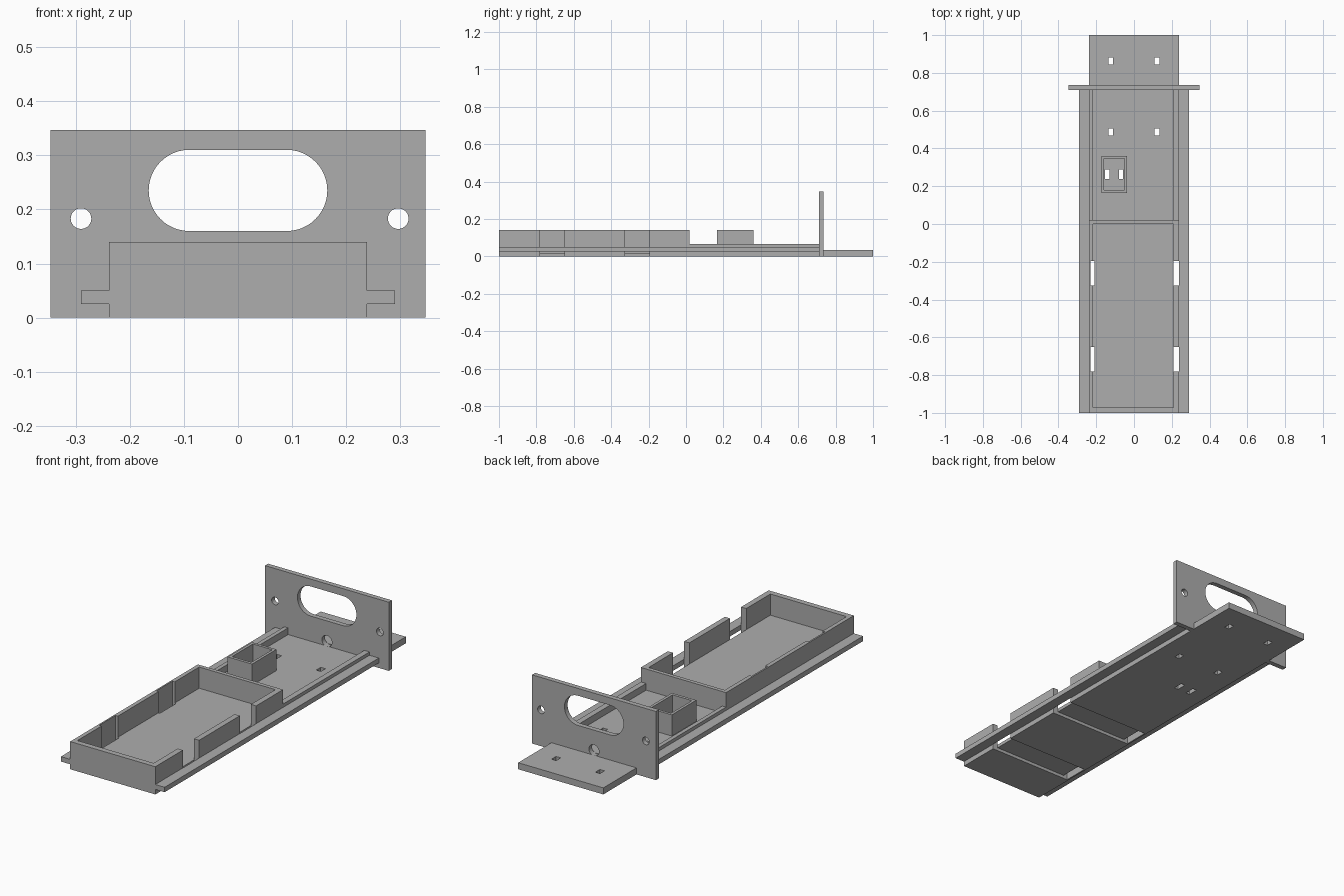
import bpy, bmesh, math

cube = bpy.data.objects.get("Cube")
if cube:
    bpy.data.objects.remove(cube, do_unlink=True)

grey = bpy.data.materials.new("plain_grey")
grey.use_nodes = True
colour = (0.42, 0.42, 0.42, 1)
grey.diffuse_color = colour
grey.node_tree.nodes["Principled BSDF"].inputs["Base Color"].default_value = colour


def prism(name, outline, y0, y1):
    """Extrude an x-z outline along y."""
    bm = bmesh.new()
    face = bm.faces.new([bm.verts.new((x, y0, z)) for x, z in outline])
    new = bmesh.ops.extrude_face_region(bm, geom=[face])["geom"]
    verts = [v for v in new if isinstance(v, bmesh.types.BMVert)]
    bmesh.ops.translate(bm, verts=verts, vec=(0, y1 - y0, 0))
    bmesh.ops.recalc_face_normals(bm, faces=bm.faces)
    mesh = bpy.data.meshes.new(name)
    bm.to_mesh(mesh)
    bm.free()
    mesh.materials.append(grey)
    obj = bpy.data.objects.new(name, mesh)
    bpy.context.collection.objects.link(obj)
    return obj


def box(name, x0, x1, y0, y1, z0, z1):
    return prism(name, [(x0, z0), (x1, z0), (x1, z1), (x0, z1)], y0, y1)


def stadium(half, radius, z, steps=24):
    """Rounded slot outline; half = 0 gives a circle."""
    pts = []
    for side, start in ((1, -90), (-1, 90)):
        for i in range(steps + (half > 0)):
            a = math.radians(start + 180 * i / steps)
            pts.append((side * half + radius * math.cos(a), z + radius * math.sin(a)))
    return pts


def cut(obj, cutters):
    """Subtract each cutter, leaving clean geometry."""
    bpy.context.view_layer.objects.active = obj
    for c in cutters:
        mod = obj.modifiers.new("cut", "BOOLEAN")
        mod.operation, mod.solver, mod.object = "DIFFERENCE", "EXACT", c
        bpy.ops.object.modifier_apply(modifier=mod.name)


W, FLOOR, TOP, LOW = 0.238, 0.033, 0.14, 0.067
INL, INR = -0.217, 0.209
PLATE0, PLATE1 = 0.71, 0.735

# Floor and rear tab
floor = box("floor", -W, W, -1, PLATE0, 0, FLOOR)
tab = box("rear_tab", -W, W, PLATE1, 1, 0, FLOOR)

# Tray walls and low rear side walls
box("tray_front_wall", -W, W, -1, -0.972, FLOOR, TOP)
box("tray_back_wall", -W, W, 0, 0.02, FLOOR, TOP)
right_wall = box("tray_wall_minus_x", -W, INL, -0.972, 0, FLOOR, TOP)
left_wall = box("tray_wall_plus_x", INR, W, -0.972, 0, FLOOR, TOP)
box("low_wall_minus_x", -W, INL, 0.02, PLATE0, FLOOR, LOW)
box("low_wall_plus_x", INR, W, 0.02, PLATE0, FLOOR, LOW)

# Side rails
for side, x0 in (("minus_x", -0.29), ("plus_x", W)):
    box("rail_" + side, x0, x0 + 0.052, -1, PLATE0, 0.025, 0.05)

# Strap slots through the walls, joined by grooves under the floor
slots, grooves = [], []
for y0, y1 in ((-0.78, -0.65), (-0.325, -0.195)):
    slots.append(box("slot_cutter", -0.23, -0.209, y0, y1, -0.1, 0.2))
    slots.append(box("slot_cutter", 0.209, 0.25, y0, y1, -0.1, 0.2))
    grooves.append(box("groove_cutter", -0.23, 0.25, y0, y1, -0.1, 0.016))
cut(right_wall, slots[0::2])
cut(left_wall, slots[1::2])

# Small fixing holes in floor, tab and socket
holes = []
for y in (0.487, 0.863):
    for x in (-0.123, 0.122):
        holes.append(box("hole_cutter", x - 0.013, x + 0.013, y - 0.018, y + 0.018, -0.1, 0.2))
for x in (-0.142, -0.068):
    holes.append(box("hole_cutter", x - 0.011, x + 0.011, 0.237, 0.289, -0.1, 0.2))
cut(floor, slots + grooves + holes[:2] + holes[4:])
cut(tab, holes[2:4])

# Open square socket
socket = box("socket", -0.173, -0.037, 0.165, 0.36, FLOOR, TOP)
well = box("well_cutter", -0.159, -0.051, 0.18, 0.346, -0.1, 0.2)
cut(socket, [well])

# End plate with handle slot, two screw holes and a cable hole
plate = prism("end_plate", [(-0.346, 0), (0.346, 0), (0.346, 0.347), (-0.346, 0.347)], PLATE0, PLATE1)
openings = [prism("opening_cutter", stadium(0.09, 0.075, 0.235), 0.6, 0.8),
            prism("opening_cutter", stadium(0, 0.028, 0.058), 0.6, 0.8)]
for x in (-0.29, 0.296):
    ring = [(x + px, z) for px, z in stadium(0, 0.019, 0.183)]
    openings.append(prism("opening_cutter", ring, 0.6, 0.8))
cut(plate, openings)

# Remove the cutters
for c in slots + grooves + holes + openings + [well]:
    bpy.data.objects.remove(c, do_unlink=True)

# Smooth the round openings, keeping edges sharp
bpy.ops.object.select_all(action="DESELECT")
plate.select_set(True)
bpy.context.view_layer.objects.active = plate
bpy.ops.object.shade_smooth_by_angle(angle=math.radians(30))
